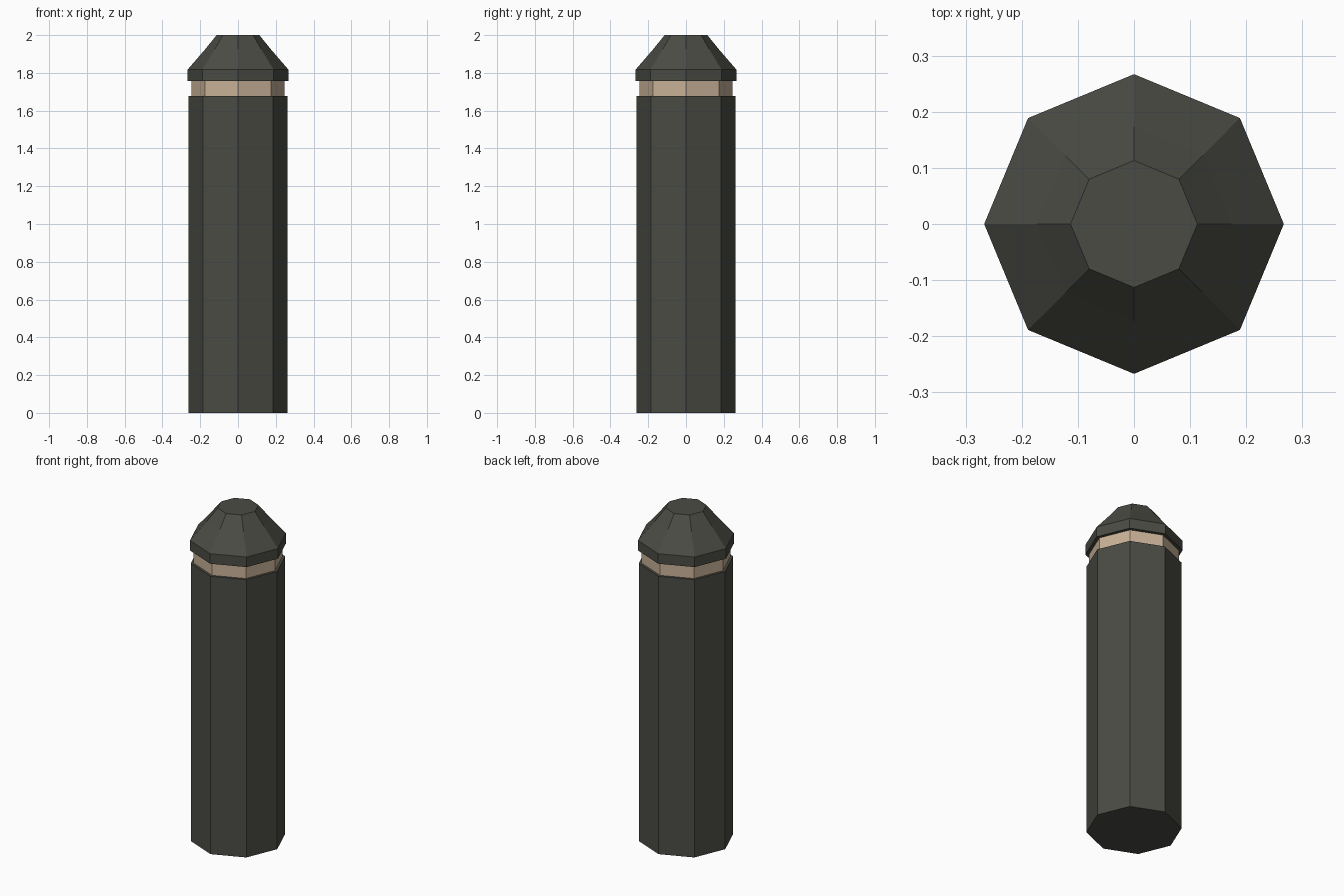
import bpy, bmesh, math

if "Cube" in bpy.data.objects:
    bpy.data.objects.remove(bpy.data.objects["Cube"])

SIDES = 8


def material(name, rgb):
    m = bpy.data.materials.new(name)
    m.diffuse_color = (*rgb, 1)
    m.use_nodes = True
    m.node_tree.nodes["Principled BSDF"].inputs["Base Color"].default_value = m.diffuse_color
    return m


def turned_part(name, profile, mat, cap_bottom=False, cap_top=False):
    """Eight-sided solid of revolution from (radius, height) points, corners on the axes."""
    bm = bmesh.new()
    rings = [[bm.verts.new((r * math.cos(i * math.tau / SIDES),
                            r * math.sin(i * math.tau / SIDES), z))
              for i in range(SIDES)] for r, z in profile]
    for low, high in zip(rings, rings[1:]):
        for i in range(SIDES):
            j = (i + 1) % SIDES
            bm.faces.new((low[i], low[j], high[j], high[i]))
    if cap_bottom:
        bm.faces.new(rings[0][::-1])
    if cap_top:
        bm.faces.new(rings[-1])
    mesh = bpy.data.meshes.new(name)
    bm.to_mesh(mesh)
    bm.free()
    mesh.materials.append(mat)
    ob = bpy.data.objects.new(name, mesh)
    bpy.context.collection.objects.link(ob)
    return ob


dark = material("charcoal", (0.070, 0.071, 0.058))
tan = material("tan", (0.58, 0.44, 0.31))

BODY_R, BAND_R, CAP_R = 0.262, 0.247, 0.267
BAND_LOW, BAND_HIGH = 1.678, 1.756

# Post shaft with a narrow ledge at the top
turned_part("post_body", [(BODY_R, 0), (BODY_R, BAND_LOW), (BAND_R, BAND_LOW)],
            dark, cap_bottom=True)

# Recessed light band
turned_part("neck_band", [(BAND_R, BAND_LOW), (BAND_R, BAND_HIGH)], tan)

# Cap with short rim, slightly bent slope and flat top
turned_part("post_cap", [(BAND_R, BAND_HIGH), (CAP_R, BAND_HIGH), (CAP_R, 1.817),
                         (0.173, 1.926), (0.113, 2.0)], dark, cap_top=True)
